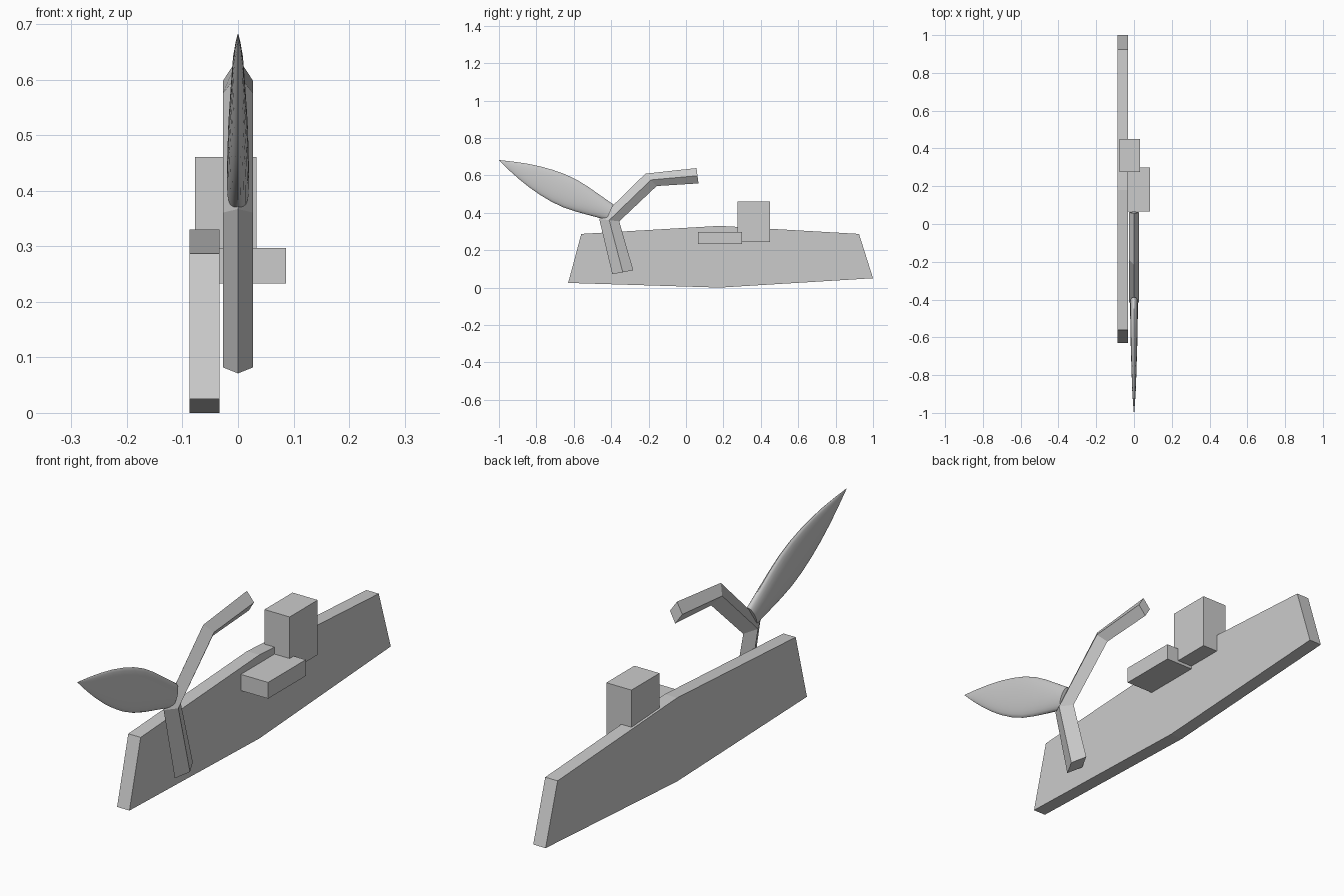
import bpy, bmesh, math
from mathutils import Vector

if "Cube" in bpy.data.objects:
    bpy.data.objects.remove(bpy.data.objects["Cube"])

grey = bpy.data.materials.new("light grey")
grey.diffuse_color = (0.6, 0.6, 0.6, 1)
grey.use_nodes = True
grey.node_tree.nodes["Principled BSDF"].inputs["Base Color"].default_value = grey.diffuse_color


def loft(name, rings, smooth=False):
    """Skin a row of equal-sized closed rings and cap both ends."""
    bm = bmesh.new()
    rows = [[bm.verts.new(p) for p in ring] for ring in rings]
    n = len(rows[0])
    for a, b in zip(rows, rows[1:]):
        for i in range(n):
            j = (i + 1) % n
            bm.faces.new((a[i], a[j], b[j], b[i]))
    bm.faces.new(rows[0][::-1])
    bm.faces.new(rows[-1])
    bmesh.ops.recalc_face_normals(bm, faces=bm.faces)
    mesh = bpy.data.meshes.new(name)
    bm.to_mesh(mesh)
    bm.free()
    mesh.materials.append(grey)
    obj = bpy.data.objects.new(name, mesh)
    bpy.context.collection.objects.link(obj)
    if smooth:
        bpy.ops.object.select_all(action='DESELECT')
        bpy.context.view_layer.objects.active = obj
        obj.select_set(True)
        bpy.ops.object.shade_smooth_by_angle(angle=math.radians(40))
    return obj


def slab(name, x0, x1, outline):
    """Extrude a side (y, z) outline between two x positions."""
    return loft(name, [[(x, y, z) for y, z in outline] for x in (x0, x1)])


def box(name, x0, x1, y0, y1, z0, z1):
    return slab(name, x0, x1, [(y0, z0), (y1, z0), (y1, z1), (y0, z1)])


# Long six-sided back plate
slab("back_plate", -0.087, -0.033,
     [(-0.63, 0.025), (0.18, 0.0), (1.0, 0.05),
      (0.925, 0.287), (0.18, 0.33), (-0.56, 0.287)])

# Blocks mounted on the plate
box("tall_block", -0.077, 0.033, 0.275, 0.45, 0.245, 0.461)
box("low_block", -0.034, 0.086, 0.065, 0.30, 0.233, 0.297)

# Bent stalk with a diamond cross-section: outer and inner edge at each joint
joints = [((-0.394, 0.071), (-0.282, 0.093)),
          ((-0.464, 0.367), (-0.357, 0.354)),
          ((-0.217, 0.609), (-0.157, 0.543)),
          ((0.056, 0.639), (0.067, 0.557))]
rings = []
for (oy, oz), (iy, iz) in joints:
    my, mz = (oy + iy) / 2, (oz + iz) / 2
    rings.append([(0, oy, oz), (0.027, my, mz), (0, iy, iz), (-0.027, my, mz)])
loft("stalk", rings)

# Flattened leaf: (distance from tip, half height, half thickness)
tip = Vector((0, -1.0, 0.681))
along = Vector((0, 0.905, -0.424))
across = Vector((0, 0.424, 0.905))
stations = [(0.0, 0.001, 0.001), (0.07, 0.025, 0.006), (0.14, 0.046, 0.010),
            (0.21, 0.063, 0.012), (0.28, 0.075, 0.014), (0.35, 0.082, 0.016),
            (0.42, 0.082, 0.018), (0.49, 0.074, 0.019), (0.56, 0.062, 0.020),
            (0.61, 0.053, 0.020), (0.655, 0.045, 0.020)]
rings = []
for s, h, t in stations:
    centre = tip + along * s
    rings.append([centre + across * (h * math.cos(a)) + Vector((t * math.sin(a), 0, 0))
                  for a in (math.tau * k / 24 for k in range(24))])
loft("leaf", rings, smooth=True)
